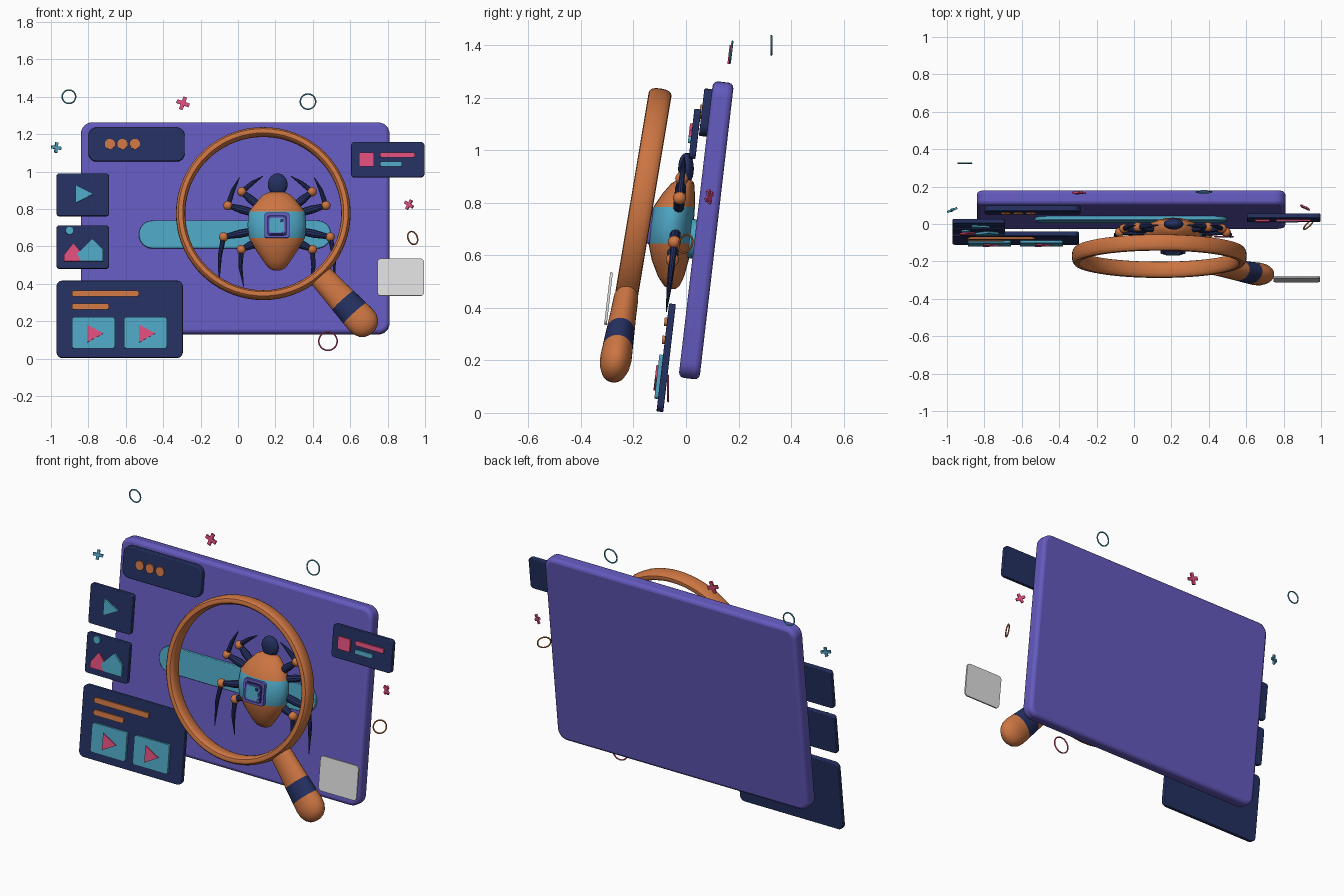
import bpy, math
from mathutils import Vector, Matrix

if "Cube" in bpy.data.objects:
    bpy.data.objects.remove(bpy.data.objects["Cube"])

TILT = math.radians(6.65)
SLOPE = math.tan(TILT)


def material(name, rgb):
    m = bpy.data.materials.new(name)
    lin = [((c / 255 + 0.055) / 1.055) ** 2.4 for c in rgb]
    m.diffuse_color = (*lin, 1)
    m.use_nodes = True
    m.node_tree.nodes["Principled BSDF"].inputs["Base Color"].default_value = m.diffuse_color
    return m


PURPLE = material("purple", (100, 90, 190))
NAVY = material("navy", (36, 48, 96))
ORANGE = material("orange", (204, 117, 66))
TEAL = material("teal", (78, 165, 195))
PINK = material("pink", (224, 78, 125))
GREY = material("light grey", (222, 222, 222))


def make(name, verts, faces, mats, mat):
    me = bpy.data.meshes.new(name)
    me.from_pydata([tuple(v) for v in verts], [], faces)
    for m in mats:
        me.materials.append(m)
    ob = bpy.data.objects.new(name, me)
    bpy.context.collection.objects.link(ob)
    ob.matrix_world = mat
    return ob


def skin(name, rings, mats, mat=Matrix(), closed=False, pick=None):
    """Skin a list of equal rings; pick(ring index) gives the material."""
    n, k = len(rings[0]), len(rings)
    verts = [v for r in rings for v in r]
    faces, idx = [], []
    for i in range(k if closed else k - 1):
        for j in range(n):
            a, b, c = i * n, ((i + 1) % k) * n, (j + 1) % n
            faces.append((a + j, a + c, b + c, b + j))
            idx.append(pick(i) if pick else 0)
    if not closed:
        faces += [tuple(reversed(range(n))), tuple(range((k - 1) * n, k * n))]
        idx += [0, 0]
    ob = make(name, verts, faces, mats, mat)
    ob.data.polygons.foreach_set("material_index", idx)
    bpy.context.view_layer.objects.active = ob
    ob.select_set(True)
    bpy.ops.object.mode_set(mode='EDIT')
    bpy.ops.mesh.select_all(action='SELECT')
    bpy.ops.mesh.normals_make_consistent(inside=False)
    bpy.ops.object.mode_set(mode='OBJECT')
    ob.select_set(False)
    return ob


def plate(name, pts, centre, depth, m, bevel=0, tilt=TILT, yaw=0, roll=0):
    """Extruded outline (local x, z) leaning back like the screen."""
    mat = (Matrix.Translation(centre) @ Matrix.Rotation(yaw, 4, 'Z')
           @ Matrix.Rotation(-tilt, 4, 'X') @ Matrix.Rotation(roll, 4, 'Y'))
    rings = [[(x, y, z) for x, z in pts] for y in (-depth / 2, depth / 2)]
    ob = skin(name, rings, [m], mat)
    if bevel:
        b = ob.modifiers.new("bevel", 'BEVEL')
        b.width, b.segments, b.limit_method = bevel, 3, 'ANGLE'
        b.angle_limit = math.radians(50)
    return ob


def rrect(w, h, r, seg=6):
    pts = []
    for q, (sx, sz) in enumerate([(1, 1), (-1, 1), (-1, -1), (1, -1)]):
        for i in range(seg + 1):
            a = math.pi / 2 * (q + i / seg)
            pts.append((sx * (w / 2 - r) + r * math.cos(a), sz * (h / 2 - r) + r * math.sin(a)))
    return pts


def panel(name, x0, x1, z0, z1, off, depth, r, m, bevel=0):
    """Rounded plate from its front-view extents; off is its y at z = 0."""
    cz = (z0 + z1) / 2
    return plate(name, rrect(x1 - x0, z1 - z0, r), ((x0 + x1) / 2, off + SLOPE * cz, cz), depth, m, bevel)


def shape(name, pts, off, depth, m):
    cx, cz = pts[0]
    return plate(name, [(x - cx, z - cz) for x, z in pts], (cx, off + SLOPE * cz, cz), depth, m)


# Screen board, search bar and title strip
panel("screen_board", -0.84, 0.81, 0.127, 1.264, -0.004, 0.08, 0.06, PURPLE, 0.02)
panel("search_bar", -0.53, 0.497, 0.588, 0.738, -0.051, 0.026, 0.074, TEAL, 0.004)
panel("title_strip", -0.80, -0.285, 1.053, 1.235, -0.058, 0.032, 0.045, NAVY, 0.005)
for i in range(3):
    x = -0.685 + 0.067 * i
    panel(f"title_dot_{i}", x - 0.027, x + 0.027, 1.12, 1.174, -0.076, 0.012, 0.0265, ORANGE)

# Floating panels
OFF, ON = -0.1, -0.117
panel("video_panel", -0.97, -0.69, 0.76, 0.99, OFF, 0.026, 0.015, NAVY, 0.004)
panel("image_panel", -0.97, -0.69, 0.48, 0.712, OFF, 0.026, 0.015, NAVY, 0.004)
panel("list_panel", -0.97, -0.295, 0.003, 0.417, OFF, 0.026, 0.03, NAVY, 0.004)
panel("note_panel", 0.604, 0.997, 0.968, 1.158, -0.09, 0.026, 0.02, NAVY, 0.004)

# Panel contents
shape("play_mark", [(-0.87, 0.93), (-0.87, 0.83), (-0.772, 0.88)], ON, 0.012, TEAL)
panel("picture_sun", -0.922, -0.878, 0.663, 0.707, ON, 0.012, 0.0215, TEAL)
shape("picture_hill_left", [(-0.93, 0.52), (-0.93, 0.555), (-0.88, 0.62), (-0.80, 0.52)], ON, 0.01, PINK)
shape("picture_hill_right", [(-0.84, 0.52), (-0.86, 0.56), (-0.778, 0.642), (-0.722, 0.585), (-0.722, 0.52)],
      ON - 0.002, 0.012, TEAL)
panel("list_bar_long", -0.888, -0.53, 0.331, 0.363, ON, 0.012, 0.012, ORANGE)
panel("list_bar_short", -0.888, -0.69, 0.262, 0.294, ON, 0.012, 0.012, ORANGE)
for i, x in enumerate((-0.888, -0.61)):
    panel(f"list_tile_{i}", x, x + 0.23, 0.053, 0.222, ON - 0.002, 0.016, 0.015, TEAL)
    shape(f"list_tile_play_{i}", [(x + 0.08, 0.182), (x + 0.08, 0.085), (x + 0.168, 0.134)], ON - 0.012, 0.01, PINK)
panel("note_square", 0.647, 0.727, 1.027, 1.10, -0.107, 0.012, 0.005, PINK)
panel("note_bar_long", 0.76, 0.946, 1.075, 1.102, -0.107, 0.012, 0.01, PINK)
panel("note_bar_short", 0.76, 0.877, 1.027, 1.053, -0.107, 0.012, 0.01, TEAL)
panel("pale_plate", 0.745, 0.995, 0.335, 0.535, -0.346, 0.01, 0.02, GREY)

# Magnifier: rim with a deep rounded section, and a flattened handle
LENS = Matrix.Translation((0.135, -0.172, 0.775)) @ Matrix.Rotation(math.radians(-9.5), 4, 'X')
rings = []
for i in range(72):
    a = 2 * math.pi * i / 72
    sec = []
    for j in range(16):
        b = 2 * math.pi * j / 16
        c, s = math.cos(b), math.sin(b)
        r = 0.442 + 0.025 * math.copysign(abs(c) ** 0.8, c)
        sec.append((r * math.cos(a), 0.044 * math.copysign(abs(s) ** 0.8, s), r * math.sin(a)))
    rings.append(sec)
skin("magnifier_rim", rings, [ORANGE], LENS, closed=True)

d, e = Vector((0.672, 0, -0.741)), Vector((0.741, 0, 0.672))
steps = [(0.462, 0.067), (0.55, 0.071), (0.635, 0.077), (0.73, 0.083), (0.775, 0.086), (0.81, 0.082),
         (0.84, 0.068), (0.86, 0.045), (0.868, 0.022), (0.87, 0.004)]
rings = [[d * t + e * (r * math.cos(k * math.pi / 12)) + Vector((0, 0.7 * r * math.sin(k * math.pi / 12), 0))
          for k in range(24)] for t, r in steps]
skin("magnifier_handle", rings, [ORANGE, NAVY], LENS, pick=lambda i: int(i == 2))

# Bug body with a teal waistband
CX = 0.208
body = [(0.472, 0.02, 0.012, -0.052), (0.484, 0.045, 0.03, -0.054), (0.52, 0.072, 0.05, -0.057),
        (0.58, 0.112, 0.07, -0.06), (0.645, 0.15, 0.083, -0.06), (0.715, 0.157, 0.086, -0.057),
        (0.785, 0.15, 0.079, -0.045), (0.835, 0.112, 0.062, -0.028), (0.875, 0.075, 0.043, -0.012),
        (0.89, 0.04, 0.024, -0.006)]
rings = [[(CX + rx * math.cos(k * math.pi / 12), yc + ry * math.sin(k * math.pi / 12), z) for k in range(24)]
         for z, rx, ry, yc in body]
skin("bug_body", rings, [ORANGE, TEAL], pick=lambda i: int(i in (4, 5)))


def ball(name, loc, scale, m):
    bpy.ops.mesh.primitive_uv_sphere_add(segments=20, ring_count=12, radius=1, location=loc)
    ob = bpy.context.object
    ob.name, ob.scale = name, scale
    ob.data.materials.append(m)


ball("bug_head", (CX + 0.004, 0.0, 0.93), (0.053, 0.03, 0.06), NAVY)

# Chip on the bug's back
for name, s, y, m in (("chip_frame", 0.135, -0.142, PURPLE), ("chip_ring", 0.108, -0.148, NAVY),
                      ("chip_inner_ring", 0.092, -0.151, PURPLE), ("chip_core", 0.078, -0.154, TEAL)):
    plate(name, rrect(s, s, 0.015, 3), (CX, y, 0.712), 0.02, m)
plate("chip_notch", rrect(0.016, 0.016, 0.003, 2), (CX + 0.027, -0.155, 0.738), 0.021, NAVY)


# Legs: tapered thigh, round joint, pointed shin; mirrored about the body
def limb(name, pts, radii):
    rings = []
    for i, p in enumerate(pts):
        t = (pts[min(i + 1, len(pts) - 1)] - pts[max(i - 1, 0)]).normalized()
        u = t.cross(Vector((0, 1, 0))).normalized()
        v = t.cross(u)
        rings.append([p + (u * math.cos(k * math.pi / 5) + v * math.sin(k * math.pi / 5)) * radii[i]
                      for k in range(10)])
    skin(name, rings, [NAVY])


# hip, joint, shin middle, tip as (distance from the middle, height)
legs = [[(0.09, 0.81), (0.188, 0.892), (0.13, 0.94), (0.075, 0.975)],
        [(0.11, 0.775), (0.262, 0.818), (0.235, 0.90), (0.20, 0.968)],
        [(0.11, 0.685), (0.285, 0.65), (0.305, 0.55), (0.31, 0.40)],
        [(0.09, 0.63), (0.19, 0.583), (0.195, 0.49), (0.178, 0.385)]]
for side, s in (("left", -1), ("right", 1)):
    for i, leg in enumerate(legs):
        hip, joint, mid, tip = [Vector((CX + s * x, -0.12 + SLOPE * z, z)) for x, z in leg]
        limb(f"{side}_thigh_{i}", [hip, (hip + joint) / 2, joint], [0.02, 0.022, 0.013])
        limb(f"{side}_shin_{i}", [joint, mid, tip], [0.014, 0.011, 0.002])
        ball(f"{side}_joint_{i}", joint, (0.025, 0.025, 0.025), ORANGE)

# Floating rings: place, radius, tilt, yaw
for i, (loc, r, tilt, yaw, m) in enumerate([
        ((-0.904, 0.325, 1.40), 0.036, 0, 0, TEAL), ((0.374, 0.172, 1.374), 0.041, 7, 0, TEAL),
        ((0.481, -0.068, 0.093), 0.049, 0, 0, PINK), ((0.934, -0.002, 0.645), 0.036, 15, 45, ORANGE)]):
    bpy.ops.mesh.primitive_torus_add(major_segments=40, minor_segments=8, major_radius=r, minor_radius=0.004,
                                     location=loc, rotation=(math.radians(90 - tilt), 0, math.radians(yaw)))
    bpy.context.object.name = f"floating_ring_{i}"
    bpy.context.object.data.materials.append(m)


# Floating crosses
def cross(a, b):
    quarter = [(a, -b), (a, b), (b, b)]
    pts = []
    for q in range(4):
        c, s = round(math.cos(q * math.pi / 2)), round(math.sin(q * math.pi / 2))
        pts += [(x * c - z * s, x * s + z * c) for x, z in quarter]
    return pts


plate("pink_cross_top", cross(0.035, 0.01), (-0.294, 0.167, 1.365), 0.01, PINK, roll=0.35)
plate("teal_cross_left", cross(0.028, 0.008), (-0.972, 0.075, 1.128), 0.01, TEAL, yaw=0.4, roll=0.15)
plate("pink_cross_right", cross(0.028, 0.008), (0.914, 0.088, 0.823), 0.01, PINK, yaw=-0.45, roll=0.5)

# Smooth shading with sharp edges kept
bpy.ops.object.select_all(action='SELECT')
bpy.ops.object.shade_smooth_by_angle(angle=math.radians(32))
